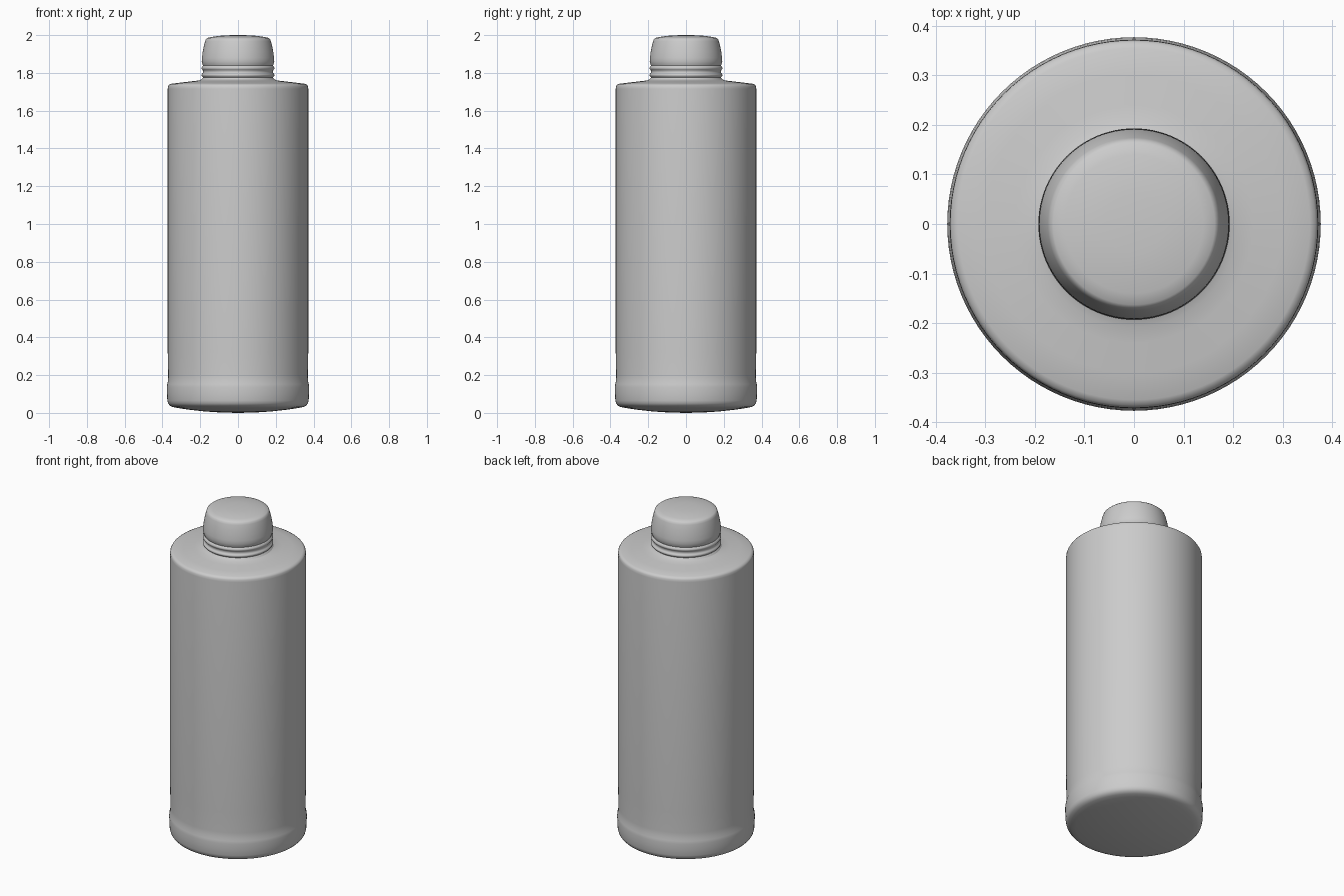
import bpy, bmesh, math

if "Cube" in bpy.data.objects:
    bpy.data.objects.remove(bpy.data.objects["Cube"])

SEGMENTS = 96


def lathe(name, profile):
    """Spin a (radius, height) profile around the z axis."""
    bm = bmesh.new()
    verts = [bm.verts.new((r, 0, z)) for r, z in profile]
    edges = [bm.edges.new(pair) for pair in zip(verts, verts[1:])]
    bmesh.ops.spin(bm, geom=verts + edges, cent=(0, 0, 0), axis=(0, 0, 1),
                   angle=math.tau, steps=SEGMENTS, use_duplicate=False)
    bmesh.ops.remove_doubles(bm, verts=bm.verts, dist=0.0001)
    bmesh.ops.recalc_face_normals(bm, faces=bm.faces)
    mesh = bpy.data.meshes.new(name)
    bm.to_mesh(mesh)
    bm.free()
    obj = bpy.data.objects.new(name, mesh)
    bpy.context.collection.objects.link(obj)
    bpy.ops.object.select_all(action='DESELECT')
    obj.select_set(True)
    bpy.context.view_layer.objects.active = obj
    bpy.ops.object.shade_smooth_by_angle(angle=math.radians(50))
    return obj


# Body: gently convex base, slightly wider foot band, straight wall, shallow shoulder
lathe("bottle_body", [
    (0, 0.0), (0.09, 0.002), (0.18, 0.008), (0.26, 0.017), (0.32, 0.026),
    (0.345, 0.031), (0.36, 0.038), (0.37, 0.05), (0.374, 0.065),
    (0.376, 0.10), (0.377, 0.135), (0.375, 0.152), (0.371, 0.168), (0.37, 0.20),
    (0.372, 0.32), (0.372, 1.715), (0.371, 1.728), (0.366, 1.737),
    (0.355, 1.742), (0.30, 1.749), (0.24, 1.756), (0.208, 1.76), (0.194, 1.765),
])

# Neck and cap: two rounded rings, tapered side and domed top
neck = [(0.194, 1.765), (0.188, 1.772)]
for low, high, r in ((1.776, 1.80, 0.193), (1.812, 1.838, 0.193)):
    neck += [(0.185, low)]
    neck += [(0.185 + (r - 0.185) * math.sin(math.pi * i / 6),
              low + (high - low) * i / 6) for i in range(1, 6)]
    neck += [(0.185, high)]
neck += [(0.189, 1.848), (0.192, 1.862), (0.191, 1.88), (0.187, 1.91),
         (0.181, 1.94), (0.174, 1.968), (0.170, 1.979), (0.163, 1.985),
         (0.14, 1.99), (0.10, 1.996), (0.06, 1.999), (0, 2.0)]
lathe("neck_and_cap", neck)
